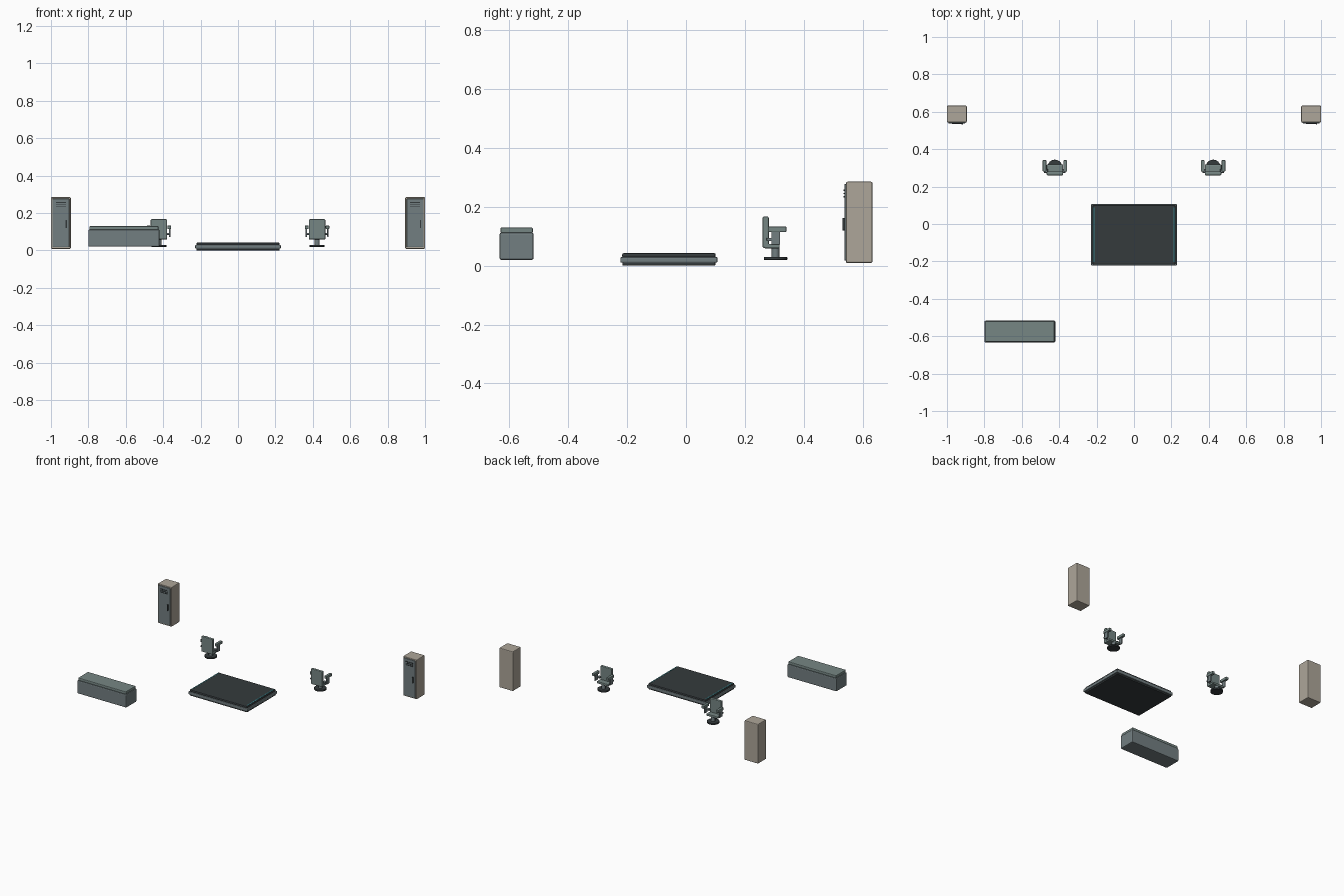
import bpy

if "Cube" in bpy.data.objects:
    bpy.data.objects.remove(bpy.data.objects["Cube"])


def material(name, rgb):
    m = bpy.data.materials.new(name)
    m.diffuse_color = (*rgb, 1)
    m.use_nodes = True
    m.node_tree.nodes["Principled BSDF"].inputs["Base Color"].default_value = m.diffuse_color
    return m


STEEL = material("blue_grey", (0.17, 0.21, 0.22))
PADDING = material("green_grey", (0.18, 0.24, 0.23))
DARK = material("charcoal", (0.035, 0.043, 0.046))
BEIGE = material("beige", (0.42, 0.38, 0.32))
TEAL = material("teal", (0.04, 0.22, 0.25))


def finish(o, name, mat, bevel):
    o.name = name
    o.data.materials.append(mat)
    if bevel:
        b = o.modifiers.new("bevel", "BEVEL")
        b.width = bevel
        b.segments = 2
    return o


def box(name, x, y, z, mat, bevel=0.0):
    """Box from (min, max) ranges on each axis."""
    bpy.ops.mesh.primitive_cube_add(size=1, location=[sum(r) / 2 for r in (x, y, z)])
    o = bpy.context.object
    o.scale = [r[1] - r[0] for r in (x, y, z)]
    bpy.ops.object.transform_apply(location=False, rotation=False, scale=True)
    return finish(o, name, mat, bevel)


def drum(name, x, y, z, radius, mat, bevel=0.0):
    bpy.ops.mesh.primitive_cylinder_add(vertices=24, radius=radius, depth=z[1] - z[0],
                                        location=(x, y, (z[0] + z[1]) / 2))
    o = finish(bpy.context.object, name, mat, bevel)
    bpy.ops.object.shade_smooth_by_angle()
    return o


def locker(cx):
    def span(a, b):
        return (cx + a, cx + b)
    box("locker_body", span(-0.053, 0.053), (0.543, 0.633), (0.009, 0.285), BEIGE, 0.005)
    box("locker_door", span(-0.045, 0.045), (0.538, 0.546), (0.018, 0.277), STEEL, 0.002)
    for i in range(3):
        z = 0.232 + i * 0.011
        box("locker_vent", span(-0.027, 0.027), (0.535, 0.54), (z, z + 0.004), DARK)
    box("locker_handle", span(0.025, 0.032), (0.531, 0.54), (0.12, 0.162), DARK, 0.001)


def chair(cx):
    def span(a, b):
        return (cx + a, cx + b)
    cy = 0.304
    # swivel foot
    drum("chair_base", cx, cy, (0.019, 0.03), 0.04, DARK, 0.002)
    drum("chair_pedestal", cx, cy, (0.028, 0.062), 0.013, STEEL)
    # padding
    box("chair_seat", span(-0.044, 0.044), (0.265, 0.318), (0.059, 0.074), PADDING, 0.004)
    box("chair_back", span(-0.044, 0.044), (0.26, 0.281), (0.06, 0.167), PADDING, 0.005)
    # armrests on both sides
    for s in (-1, 1):
        def side(a, b):
            return tuple(sorted((cx + s * a, cx + s * b)))
        box("chair_arm_post", side(0.054, 0.062), (0.29, 0.319), (0.072, 0.123), STEEL, 0.002)
        box("chair_arm_pad", side(0.046, 0.065), (0.28, 0.341), (0.114, 0.133), PADDING, 0.003)
        box("chair_arm_bracket", side(0.038, 0.058), (0.274, 0.294), (0.084, 0.094), STEEL, 0.001)


# central platform: wide rim between a narrower foot and top
box("platform_foot", (-0.222, 0.222), (-0.216, 0.1), (0.0, 0.014), DARK, 0.004)
box("platform_rim", (-0.229, 0.229), (-0.223, 0.107), (0.01, 0.03), STEEL, 0.005)
box("platform_top", (-0.222, 0.222), (-0.217, 0.101), (0.026, 0.043), DARK, 0.006)
for s in (-1, 1):
    box("platform_strip", tuple(sorted((s * 0.21, s * 0.217))), (-0.203, 0.088), (0.039, 0.0438), TEAL)

# bench
box("bench_body", (-0.8, -0.42), (-0.633, -0.517), (0.02, 0.112), STEEL, 0.006)
box("bench_cushion", (-0.795, -0.425), (-0.63, -0.52), (0.11, 0.13), PADDING, 0.005)

for s in (-1, 1):
    locker(s * 0.947)
    chair(s * 0.423)
